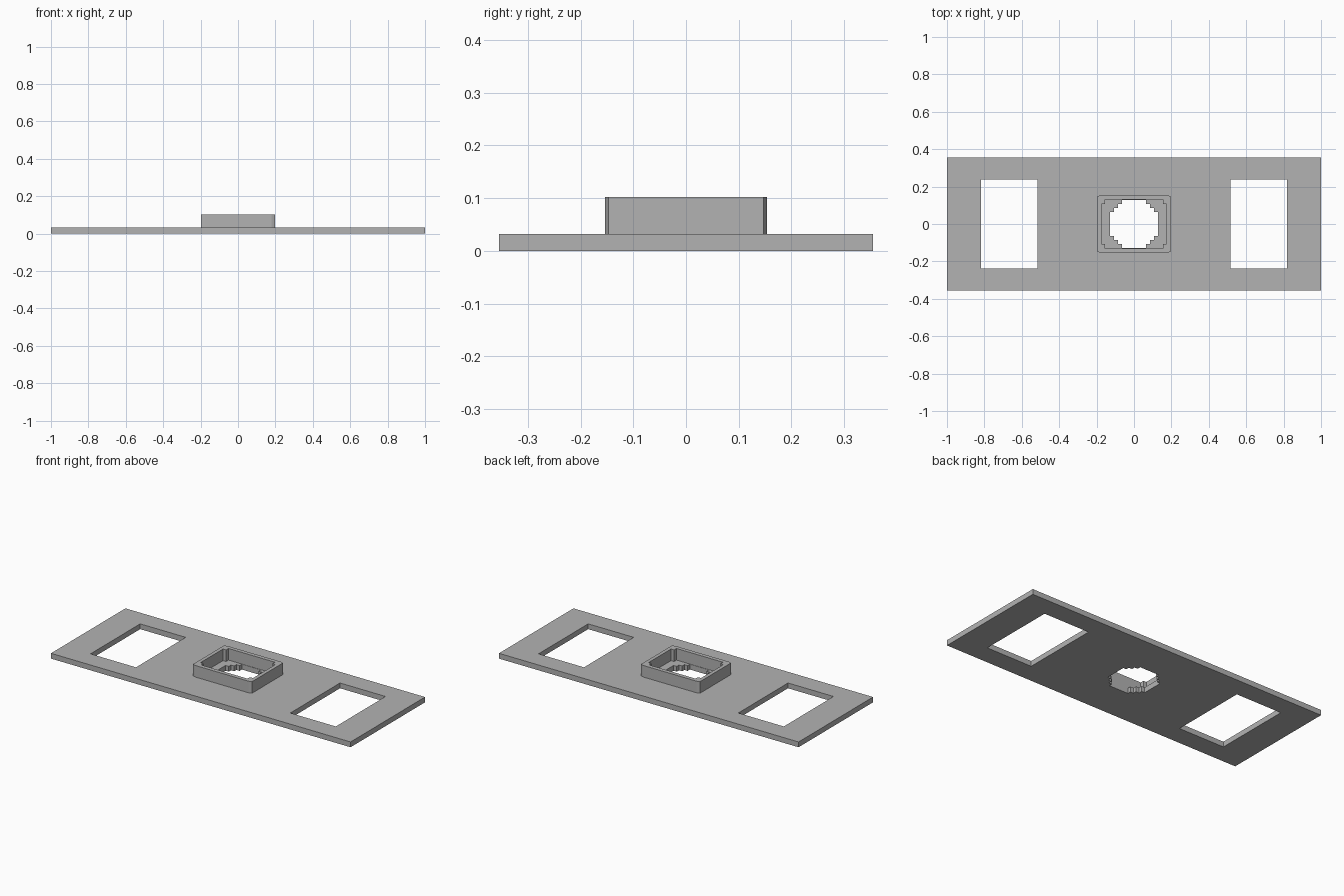
import bpy
import bmesh

cube = bpy.data.objects.get("Cube")
if cube:
    bpy.data.objects.remove(cube, do_unlink=True)

GREY = (0.45, 0.45, 0.45, 1)
grey = bpy.data.materials.new("plain_grey")
grey.use_nodes = True
grey.diffuse_color = GREY
grey.node_tree.nodes["Principled BSDF"].inputs["Base Color"].default_value = GREY


def mirrored(quarter):
    """Close a first-quadrant outline by mirroring it in both axes."""
    flip = quarter[::-1]
    return (quarter + [(-x, y) for x, y in flip]
            + [(-x, -y) for x, y in quarter] + [(x, -y) for x, y in flip])


def rect(cx, w, h):
    return [(cx + w, -h), (cx + w, h), (cx - w, h), (cx - w, -h)]


def slab(name, outlines, bottom, top):
    """Extrude an outline with holes into a solid flat-shaded mesh."""
    curve = bpy.data.curves.new(name, "CURVE")
    curve.dimensions = "2D"
    curve.fill_mode = "BOTH"
    curve.extrude = (top - bottom) / 2
    for points in outlines:
        spline = curve.splines.new("POLY")
        spline.points.add(len(points) - 1)
        for p, (x, y) in zip(spline.points, points):
            p.co = (x, y, 0, 1)
        spline.use_cyclic_u = True
    helper = bpy.data.objects.new(name + "_outline", curve)
    mesh = bpy.data.meshes.new_from_object(helper)
    bpy.data.objects.remove(helper)
    bpy.data.curves.remove(curve)

    bm = bmesh.new()
    bm.from_mesh(mesh)
    bmesh.ops.remove_doubles(bm, verts=bm.verts, dist=1e-5)
    bmesh.ops.translate(bm, verts=bm.verts, vec=(0, 0, (top + bottom) / 2))
    bmesh.ops.recalc_face_normals(bm, faces=bm.faces)
    for f in bm.faces:
        f.smooth = False
    bm.to_mesh(mesh)
    bm.free()
    mesh.name = name
    mesh.materials.clear()
    mesh.materials.append(grey)
    obj = bpy.data.objects.new(name, mesh)
    bpy.context.collection.objects.link(obj)
    return obj


# Stepped round hole, as counts of square cells
CELL = 0.0213
steps = [(6, 3), (5, 3), (5, 4), (4, 4), (4, 5), (3, 5), (3, 6)]
round_hole = mirrored([(a * CELL, b * CELL) for a, b in steps])

# Base plate with two windows and the round hole
windows = [rect(side * 0.667, 0.152, 0.237) for side in (-1, 1)]
slab("base_plate", [rect(0, 1, 0.355), *windows, round_hole], 0, 0.032)

# Raised collar: clipped outer corners, stepped inner corners
outer = mirrored([(0.197, 0.147), (0.178, 0.154)])
inner = mirrored([(0.175, 0.107), (0.155, 0.107), (0.155, 0.13)])
slab("raised_collar", [outer, inner], 0.032, 0.102)
